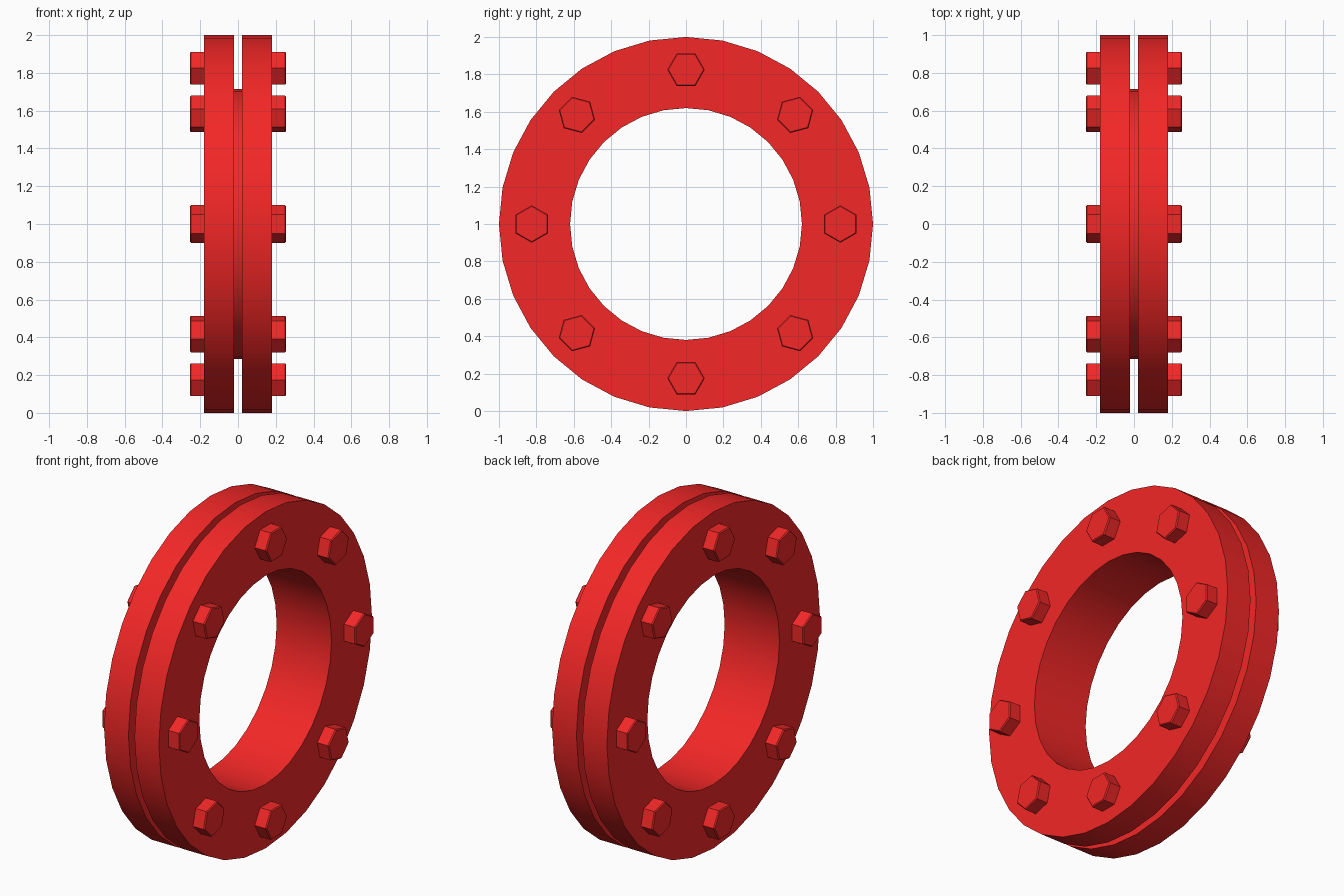
import bpy, bmesh
from math import sin, cos, pi

if "Cube" in bpy.data.objects:
    bpy.data.objects.remove(bpy.data.objects["Cube"])

red = bpy.data.materials.new("red_paint")
red.diffuse_color = (0.9, 0.02, 0.02, 1)
red.use_nodes = True
red.node_tree.nodes["Principled BSDF"].inputs["Base Color"].default_value = red.diffuse_color
CENTRE_Z = 1.0


def finish(name, bm, smooth):
    bmesh.ops.recalc_face_normals(bm, faces=bm.faces)
    mesh = bpy.data.meshes.new(name)
    bm.to_mesh(mesh)
    bm.free()
    mesh.materials.append(red)
    obj = bpy.data.objects.new(name, mesh)
    bpy.context.collection.objects.link(obj)
    if smooth:
        bpy.ops.object.select_all(action='DESELECT')
        obj.select_set(True)
        bpy.context.view_layer.objects.active = obj
        bpy.ops.object.shade_smooth_by_angle(angle=0.6)
    return obj


def lathe(name, profile, sides=32, radial=0.0, angle=0.0, smooth=True, cap=False):
    """Spin an (x, radius) profile about an x-parallel axis."""
    bm = bmesh.new()
    cy, cz = radial * sin(angle), CENTRE_Z + radial * cos(angle)
    rings = []
    for x, r in profile:
        rings.append([bm.verts.new((x, cy + r * sin(2 * pi * i / sides + angle + (pi / 2 if cap else 0)),
                                    cz + r * cos(2 * pi * i / sides + angle + (pi / 2 if cap else 0))))
                      for i in range(sides)])
    pairs = list(zip(rings, rings[1:]))
    if cap:
        bm.faces.new(rings[0])
        bm.faces.new(rings[-1])
    else:
        pairs.append((rings[-1], rings[0]))
    for a, b in pairs:
        for i in range(sides):
            j = (i + 1) % sides
            bm.faces.new((a[i], a[j], b[j], b[i]))
    return finish(name, bm, smooth)


def ring(name, x0, x1, inner, outer):
    return lathe(name, [(x0, inner), (x0, outer), (x1, outer), (x1, inner)])


# Two flange rings with a narrower gasket between them
ring("flange_left", -0.18, -0.02, 0.62, 1.0)
ring("flange_right", 0.02, 0.18, 0.62, 1.0)
ring("gasket", -0.02, 0.02, 0.62, 0.715)

# Hexagonal heads with a fine chamfer, eight on each side
for side, s in (("left", -1), ("right", 1)):
    for k in range(8):
        lathe(f"bolt_head_{side}_{k + 1}",
              [(s * 0.18, 0.1), (s * 0.249, 0.1), (s * 0.255, 0.094)],
              sides=6, radial=0.825, angle=k * pi / 4, smooth=False, cap=True)
